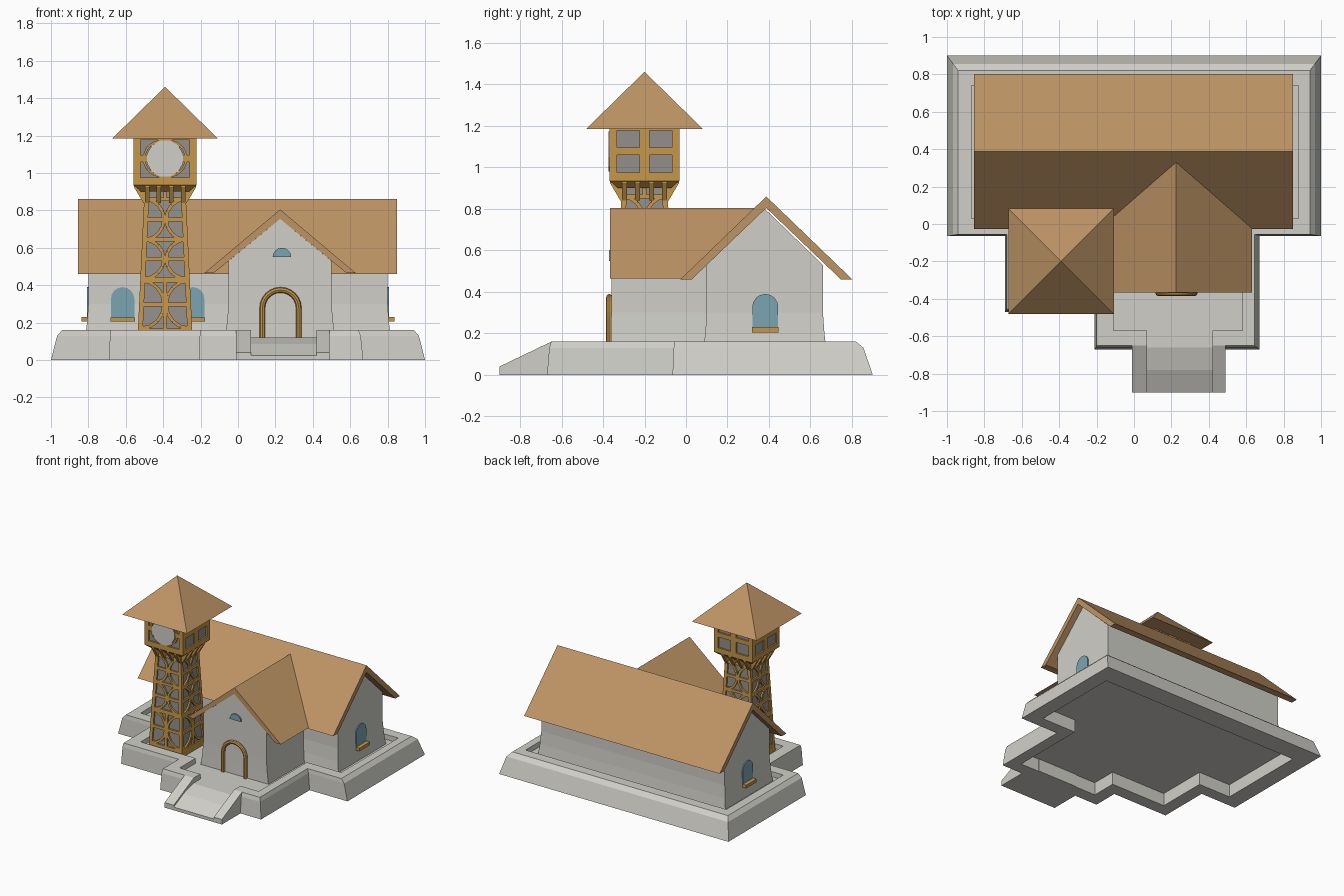
import bpy, bmesh, math
from mathutils import Vector, Matrix

if "Cube" in bpy.data.objects:
    bpy.data.objects.remove(bpy.data.objects["Cube"])

def mat(name, r, g, b):
    m = bpy.data.materials.new(name)
    lin = [(c / 255 / 12.92) if c < 11 else ((c / 255 + .055) / 1.055) ** 2.4 for c in (r, g, b)]
    m.diffuse_color = (*lin, 1)
    m.use_nodes = True
    m.node_tree.nodes["Principled BSDF"].inputs["Base Color"].default_value = m.diffuse_color
    return m

STONE = mat("pale_stone", 208, 207, 200)
ROOF = mat("roof_tan", 190, 148, 101)
WOOD = mat("golden_wood", 198, 151, 74)
GREY = mat("grey_panel", 146, 143, 139)
GLASS = mat("teal_glass", 122, 165, 178)

def finish(name, bm, m):
    bmesh.ops.remove_doubles(bm, verts=bm.verts, dist=1e-5)
    bmesh.ops.recalc_face_normals(bm, faces=bm.faces)
    me = bpy.data.meshes.new(name)
    bm.to_mesh(me)
    bm.free()
    me.materials.append(m)
    o = bpy.data.objects.new(name, me)
    bpy.context.collection.objects.link(o)
    return o

def loft_in(bm, rings):
    vs = [[bm.verts.new(p) for p in r] for r in rings]
    n = len(vs[0])
    for a, b in zip(vs, vs[1:]):
        for i in range(n):
            bm.faces.new((a[i], a[(i + 1) % n], b[(i + 1) % n], b[i]))
    bm.faces.new(vs[0])
    bm.faces.new(vs[-1])

def loft(name, rings, m):
    bm = bmesh.new()
    loft_in(bm, rings)
    return finish(name, bm, m)

def rect(cx, cy, hx, hy, z):
    return [(cx + sx * hx, cy + sy * hy, z) for sx, sy in ((-1, -1), (1, -1), (1, 1), (-1, 1))]

def box(name, x0, x1, y0, y1, z0, z1, m):
    c = ((x0 + x1) / 2, (y0 + y1) / 2, (x1 - x0) / 2, (y1 - y0) / 2)
    return loft(name, [rect(*c, z0), rect(*c, z1)], m)

# --- Plinth: sloped rim wall swept round the plan, open at the stairs ---
# each corner: outer foot, outer top, inner edge
plan = [((.42, -.67), (.42, -.65), (.42, -.57)), ((.67, -.67), (.645, -.65), (.58, -.57)),
        ((.67, -.065), (.645, -.055), (.58, .03)), ((1, -.065), (.94, -.055), (.88, .03)),
        ((1, .9), (.94, .82), (.88, .74)), ((-1, .9), (-.94, .82), (-.87, .74)),
        ((-1, -.065), (-.94, -.055), (-.87, .03)), ((-.69, -.065), (-.68, -.055), (-.59, .03)),
        ((-.69, -.47), (-.68, -.455), (-.59, -.37)), ((-.21, -.47), (-.20, -.455), (-.11, -.37)),
        ((-.21, -.67), (-.20, -.65), (-.11, -.57)), ((.07, -.67), (.07, -.65), (.07, -.57))]
rings = []
for o, t, i in plan:
    mid = Vector(o).lerp(Vector(t), .55)
    rings.append([(*i, 0), (*o, 0), (*mid, .13), (*t, .16), (*i, .16)])
loft("plinth_rim", rings, STONE)
loft("plinth_floor", [[(*p[2], z) for p in plan] for z in (.1, .12)], STONE)

# --- Stair ramp and cheeks ---
def ramp(name, x0, x1, prof):
    loft(name, [[(x, y, z) for y, z in prof] for x in (x0, x1)], STONE)

cheek = [(-.9, 0), (-.9, .04), (-.65, .16), (-.6, .16), (-.6, 0)]
ramp("stair_cheek_left", -.01, .07, cheek)
ramp("stair_cheek_right", .42, .49, cheek)
ramp("stair_ramp", .07, .42, [(-.9, 0), (-.9, .025), (-.78, .085), (-.66, .12), (-.565, .12), (-.565, 0)])

# --- Walls with flared foot and gable top ---
def house(name, cx, cy, hx, hy, fx, fy, ridge, along_x):
    r = [rect(cx, cy, hx + fx * f, hy + fy * f, z) for z, f in ((.11, 1), (.2, .4), (.3, 0), (.53, 0))]
    r.append(rect(cx, cy, hx if along_x else .0, .0 if along_x else hy, ridge))
    bm = bmesh.new()
    vs = [[bm.verts.new(p) for p in q] for q in r]
    for a, b in zip(vs, vs[1:]):
        for i in range(4):
            bm.faces.new((a[i], a[(i + 1) % 4], b[(i + 1) % 4], b[i]))
    bm.faces.new(vs[0])
    finish(name, bm, STONE)

house("main_walls", 0, .38, .8, .28, .018, .018, .80, True)
house("porch_walls", .225, -.08, .275, .28, .022, .004, .755, False)

# --- Gable roofs ---
def roof_profile(c, w, ze, top, t=.055):
    return [(c, top), (c + w, ze), (c + w - t, ze), (c, top - t), (c - w + t, ze), (c - w, ze)]

main = roof_profile(.387, .415, .46, .86)
loft("main_roof", [[(x, y, z) for y, z in main] for x in (-.855, .85)], ROOF)
porch = roof_profile(.225, .405, .465, .805, .05)
loft("porch_roof", [[(x, -.367, z) for x, z in porch],
                    [(x, .387 - (.86 - z) * 1.0375 + .02, z) for x, z in porch]], ROOF)

# --- Windows: arched plates with sills ---
def arch(c, w, z0, z1, n=8):
    r = w / 2
    return [(c - r, z0)] + [(c - r * math.cos(math.pi * i / n), z1 - r + r * math.sin(math.pi * i / n))
                            for i in range(n + 1)] + [(c + r, z0)]

for i, cx in enumerate((-.617, -.242)):
    loft(f"front_window_{i}", [[(x, y, z) for x, z in arch(cx, .125, .215, .39)] for y in (.101, .092)], GLASS)
    box(f"front_sill_{i}", cx - .065, cx + .065, .065, .11, .205, .228, WOOD)
for side, s in (("left", -1), ("right", 1)):
    loft(side + "_window", [[(s * x, y, z) for y, z in arch(.382, .125, .215, .39)] for x in (.799, .808)], GLASS)
    a, b = sorted((s * .79, s * .838))
    box(side + "_sill", a, b, .317, .447, .205, .23, WOOD)
half = [(.235 + .05 * math.cos(math.pi * i / 8), .55 + .05 * math.sin(math.pi * i / 8)) for i in range(9)]
loft("porch_half_window", [[(x, y, z) for x, z in half] for y in (-.361, -.370)], GLASS)

# --- Door arch: round tube along an arch path ---
path = arch(.2275, .195, .12, .375, 12)
rings = []
for i, p in enumerate(path):
    a, b = Vector(path[max(i - 1, 0)]), Vector(path[min(i + 1, len(path) - 1)])
    d = (b - a).normalized()
    rings.append([(p[0] - d.y * .015 * math.cos(k * math.pi / 4), -.37 + .015 * math.sin(k * math.pi / 4),
                   p[1] + d.x * .015 * math.cos(k * math.pi / 4)) for k in range(8)])
loft("door_arch", rings, WOOD)

# --- Clock tower ---
TX, TY = -.39, -.2
def shaft(z):
    return .147 - .037 * (z - .12) / .78
def head(z):
    return .168

loft("tower_core", [rect(TX, TY, shaft(z) - .012, shaft(z) - .012, z) for z in (.11, .935)], GREY)
loft("belfry_core", [rect(TX, TY, .156, .156, z) for z in (.94, 1.2)], GREY)
loft("belfry_base", [rect(TX, TY, h, h, z) for h, z in ((.128, .9), (.168, .935), (.168, .975))], WOOD)

def place(u, d, z, k):
    v = Matrix.Rotation(k * math.pi / 2, 3, 'Z') @ Vector((u, -d, z))
    return v + Vector((TX, TY, 0))

def bar(bm, k, half, a, b, w, depth=.016):
    # flat strip on tower side k between two (u, z) points
    a, b = Vector(a), Vector(b)
    d = (b - a).normalized() * w / 2
    n = Vector((-d.y, d.x))
    q = [a - n, b - n, b + n, a + n]
    loft_in(bm, [[place(p.x, half(p.y) - e, p.y, k) for p in q] for e in (0, depth)])

bm = bmesh.new()
for k in range(4):
    # corner posts and rails of the shaft
    for s in (-1, 1):
        bar(bm, k, shaft, (s * (shaft(.11) - .013), .11), (s * (shaft(.93) - .013), .93), .026, .026)
    for z, w in ((.14, .06), (.43, .03), (.645, .02), (.86, .02)):
        bar(bm, k, shaft, (-shaft(z) + .005, z), (shaft(z) - .005, z), w)
    # curved braces in each tier
    for z0, z1 in ((.17, .425), (.435, .645), (.645, .86)):
        zm, r = (z0 + z1) / 2, (z1 - z0) / 2
        hw = shaft(zm) - .01
        bar(bm, k, shaft, (-hw, zm), (hw, zm), .022)
        for s in (-1, 1):
            pts = [(s * (hw - (hw - .006) * math.cos(t)), zm + r * math.sin(t))
                   for t in [math.pi * (j / 8 - .5) for j in range(9)]]
            for a, b in zip(pts, pts[1:]):
                bar(bm, k, shaft, a, b, .018, .013)
    bar(bm, k, shaft, (0, .17), (0, .425), .022)
    bar(bm, k, shaft, (0, .86), (0, .93), .018)
finish("tower_lattice", bm, WOOD)

# brackets under the belfry
bm = bmesh.new()
for k in range(4):
    for u in (-.096, -.034, .034, .096):
        tri = [(.09, .84), (.116, .84), (.166, .925), (.166, .94), (.09, .94)]
        loft_in(bm, [[place(u + e, d, z, k) for d, z in tri] for e in (-.012, .012)])
finish("tower_brackets", bm, WOOD)

# belfry window frames
bm = bmesh.new()
for k in range(4):
    for u, w in ((-.15, .036), (0, .046), (.15, .036)):
        bar(bm, k, head, (u, .935), (u, 1.19), w)
    for z, w in ((.955, .04), (1.078, .036), (1.184, .014)):
        bar(bm, k, head, (-.167, z), (.167, z), w)
    # curved corners around the centre of each side
    for q in range(4):
        t = math.pi / 4 + q * math.pi / 2
        c = [(.115 * math.cos(t + e), 1.077 + .1 * math.sin(t + e)) for e in (-.65, -.2, .2, .65)]
        if k == 0:
            for a, b in zip(c, c[1:]):
                bar(bm, k, head, a, b, .012)
finish("belfry_frames", bm, WOOD)

disc = [(.1 * math.cos(i * math.pi / 6 + math.pi / 12), 1.077 + .1 * math.sin(i * math.pi / 6 + math.pi / 12)) for i in range(12)]
loft("clock_face", [[place(u, d, z, 0) for u, z in disc] for d in (.167, .174)], STONE)
loft("tower_roof", [rect(TX, TY, .282, .282, 1.185), rect(TX, TY, .001, .001, 1.46)], ROOF)
